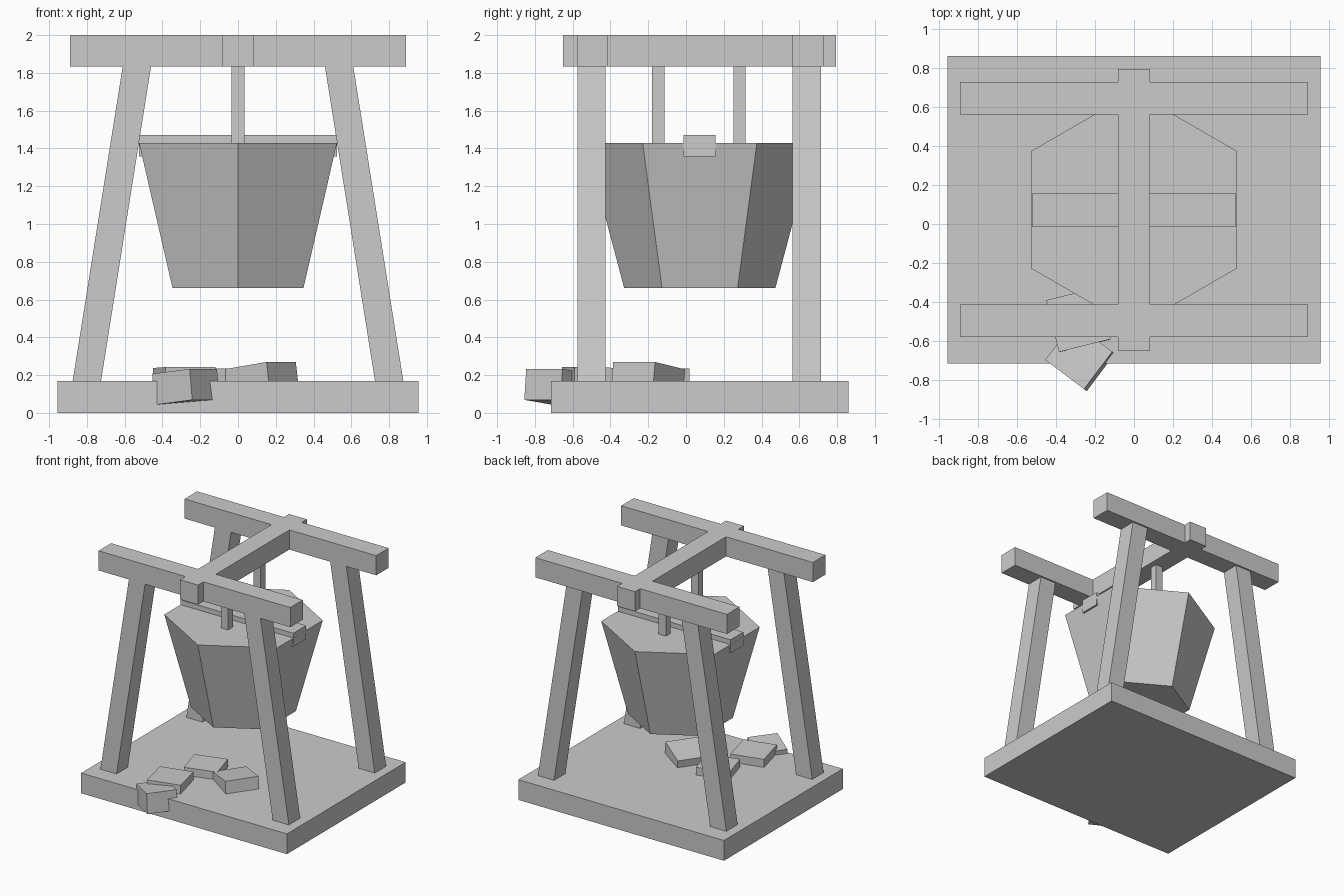
import bpy, bmesh, math
from mathutils import Matrix, Euler

if "Cube" in bpy.data.objects:
    bpy.data.objects.remove(bpy.data.objects["Cube"])


def add_object(name, bm):
    bmesh.ops.recalc_face_normals(bm, faces=bm.faces)
    mesh = bpy.data.meshes.new(name)
    bm.to_mesh(mesh)
    bm.free()
    obj = bpy.data.objects.new(name, mesh)
    bpy.context.collection.objects.link(obj)
    return obj


def box(name, x, y, z):
    """Box from (min, max) ranges."""
    bm = bmesh.new()
    bmesh.ops.create_cube(bm, size=1)
    for v in bm.verts:
        v.co = [r[0] if c < 0 else r[1] for c, r in zip(v.co, (x, y, z))]
    return add_object(name, bm)


def leg(name, side, y):
    """Post leaning inward, cut level at both ends."""
    obj = box(name, (-0.075, 0.075), (y - 0.075, y + 0.075), (0.16, 1.84))
    for v in obj.data.vertices:
        v.co.x += side * (0.80 - (v.co.z - 0.17) * 0.159)


def brick(name, top_centre, size, tilt):
    """Tilted block placed by the centre of its top face."""
    bm = bmesh.new()
    bmesh.ops.create_cube(bm, size=1)
    rot = Euler([math.radians(a) for a in tilt]).to_matrix().to_4x4()
    bm.transform(Matrix.Translation(top_centre) @ rot
                 @ Matrix.Diagonal((*size, 1)) @ Matrix.Translation((0, 0, -0.5)))
    add_object(name, bm)


# Base slab
box("base", (-0.955, 0.955), (-0.715, 0.86), (0, 0.17))

# Frame: two cross beams, four legs and the ridge beam
for label, y in (("front", -0.50), ("back", 0.64)):
    yc = y + 0.005
    box(label + "_beam", (-0.89, 0.89), (yc - 0.083, yc + 0.083), (1.835, 2))
    leg(label + "_left_leg", -1, y)
    leg(label + "_right_leg", 1, y)
box("ridge_beam", (-0.083, 0.083), (-0.65, 0.795), (1.835, 2))

# Hanging six-sided weight
bm = bmesh.new()
bmesh.ops.create_cone(bm, cap_ends=True, segments=6, radius1=0.40, radius2=0.605,
                      depth=0.77,
                      matrix=Matrix.Translation((0, 0.073, 1.045)))
# pointed ends face front and back
if max(v.co.x for v in bm.verts) > 0.56:
    bmesh.ops.rotate(bm, verts=bm.verts, cent=(0, 0.073, 0),
                     matrix=Matrix.Rotation(math.radians(30), 3, 'Z'))
add_object("weight", bm)

# Strap across the weight and its two hangers
box("strap", (-0.523, 0.523), (-0.013, 0.157), (1.357, 1.47))
for label, y in (("front", -0.147), ("back", 0.283)):
    box(label + "_hanger", (-0.034, 0.034), (y - 0.032, y + 0.032), (1.40, 1.84))

# Rubble bricks
brick("brick_fallen", (-0.283, -0.675, 0.22), (0.25, 0.24, 0.165), (0, -6, -37))
brick("brick_left", (-0.285, -0.49, 0.24), (0.273, 0.273, 0.16), (-1, 0, 14))
brick("brick_middle", (-0.20, -0.14, 0.235), (0.27, 0.25, 0.16), (0, 0, 16))
brick("brick_right", (0.115, -0.195, 0.25), (0.27, 0.28, 0.16), (-8, 0, 55))
